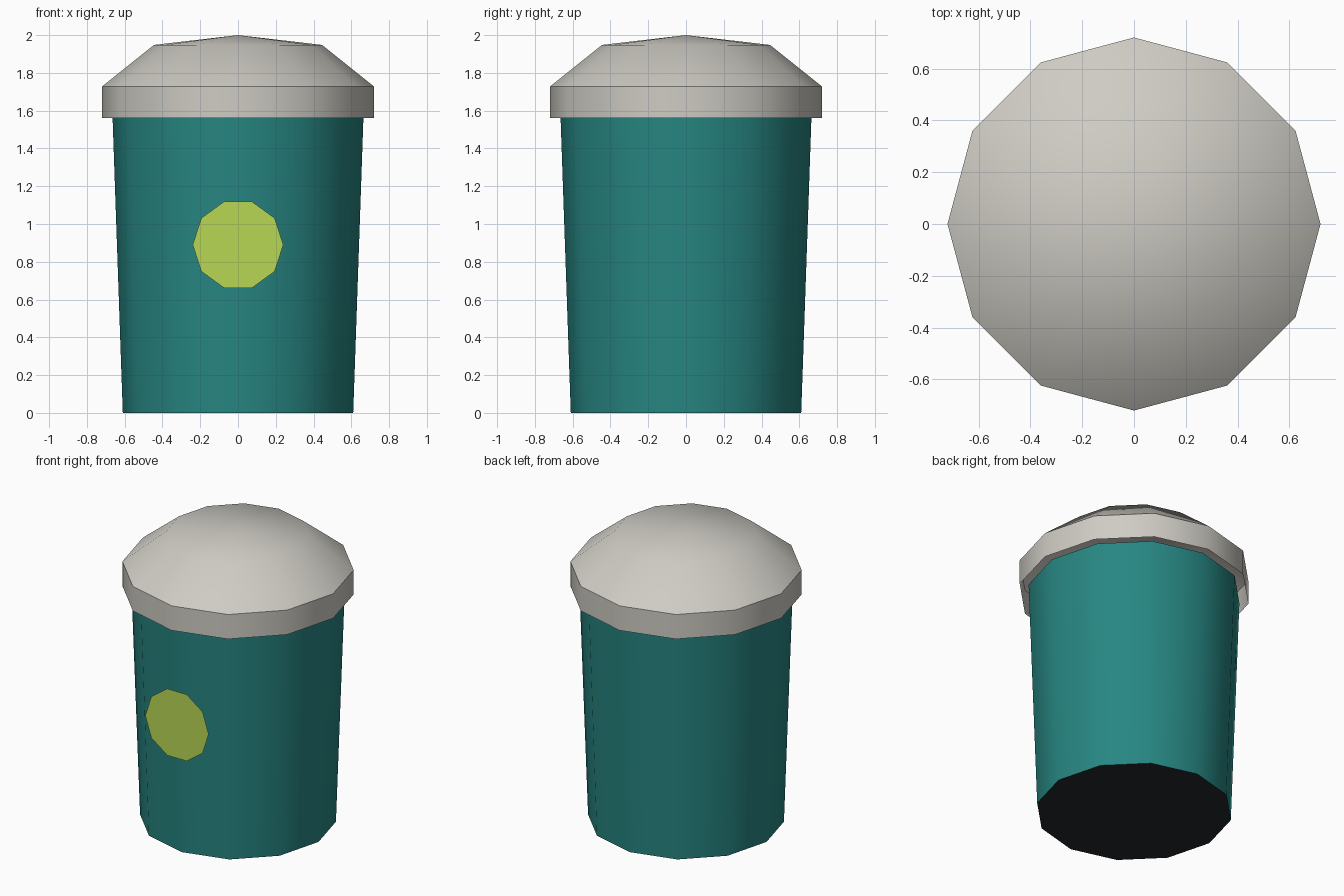
import bpy, bmesh, math

if "Cube" in bpy.data.objects:
    bpy.data.objects.remove(bpy.data.objects["Cube"])

SIDES = 12


def material(name, rgb):
    m = bpy.data.materials.new(name)
    m.diffuse_color = (*rgb, 1.0)
    m.use_nodes = True
    m.node_tree.nodes["Principled BSDF"].inputs["Base Color"].default_value = m.diffuse_color
    return m


TEAL = material("teal", (0.02, 0.24, 0.225))
GREY = material("warm_grey", (0.62, 0.60, 0.55))
LIME = material("lime", (0.48, 0.68, 0.09))
BLACK = material("near_black", (0.016, 0.021, 0.026))


def finish(bm, name, mats, angle=40):
    # smooth shading, keeping edges above the angle sharp
    bm.normal_update()
    for f in bm.faces:
        f.smooth = True
    for e in bm.edges:
        if len(e.link_faces) == 2:
            e.smooth = e.calc_face_angle() < math.radians(angle)
    me = bpy.data.meshes.new(name)
    bm.to_mesh(me)
    bm.free()
    for m in mats:
        me.materials.append(m)
    ob = bpy.data.objects.new(name, me)
    bpy.context.collection.objects.link(ob)
    return ob


def lathe(profile, cap_ends):
    # rings from (radius, height) points; radius 0 makes a single tip
    bm = bmesh.new()
    rings = []
    for r, z in profile:
        n = SIDES if r > 0 else 1
        rings.append([bm.verts.new((r * math.cos(2 * math.pi * i / SIDES),
                                    r * math.sin(2 * math.pi * i / SIDES), z))
                      for i in range(n)])
    for a, b in zip(rings, rings[1:]):
        for i in range(SIDES):
            j = (i + 1) % SIDES
            if len(b) == 1:
                bm.faces.new((a[i], a[j], b[0]))
            else:
                bm.faces.new((a[i], a[j], b[j], b[i]))
    if cap_ends:
        bm.faces.new(rings[0][::-1])
        bm.faces.new(rings[-1])
    return bm


# tapered bin body with a dark underside
bm = lathe([(0.61, 0), (0.664, 1.56)], True)
bm.normal_update()
for f in bm.faces:
    f.material_index = 1 if f.normal.z < -0.9 else 0
finish(bm, "bin_body", [TEAL, BLACK])

# lid: open rim with a low dome
bm = lathe([(0.72, 1.56), (0.72, 1.728), (0.445, 1.948), (0, 2.0)], False)
finish(bm, "lid", [GREY])

# flat ten-sided badge on the front
bm = bmesh.new()
bm.faces.new([bm.verts.new((0.24 * math.cos(math.pi * i / 5), -0.66,
                            0.89 + 0.24 * math.sin(math.pi * i / 5)))
              for i in range(10)])
finish(bm, "front_badge", [LIME])
